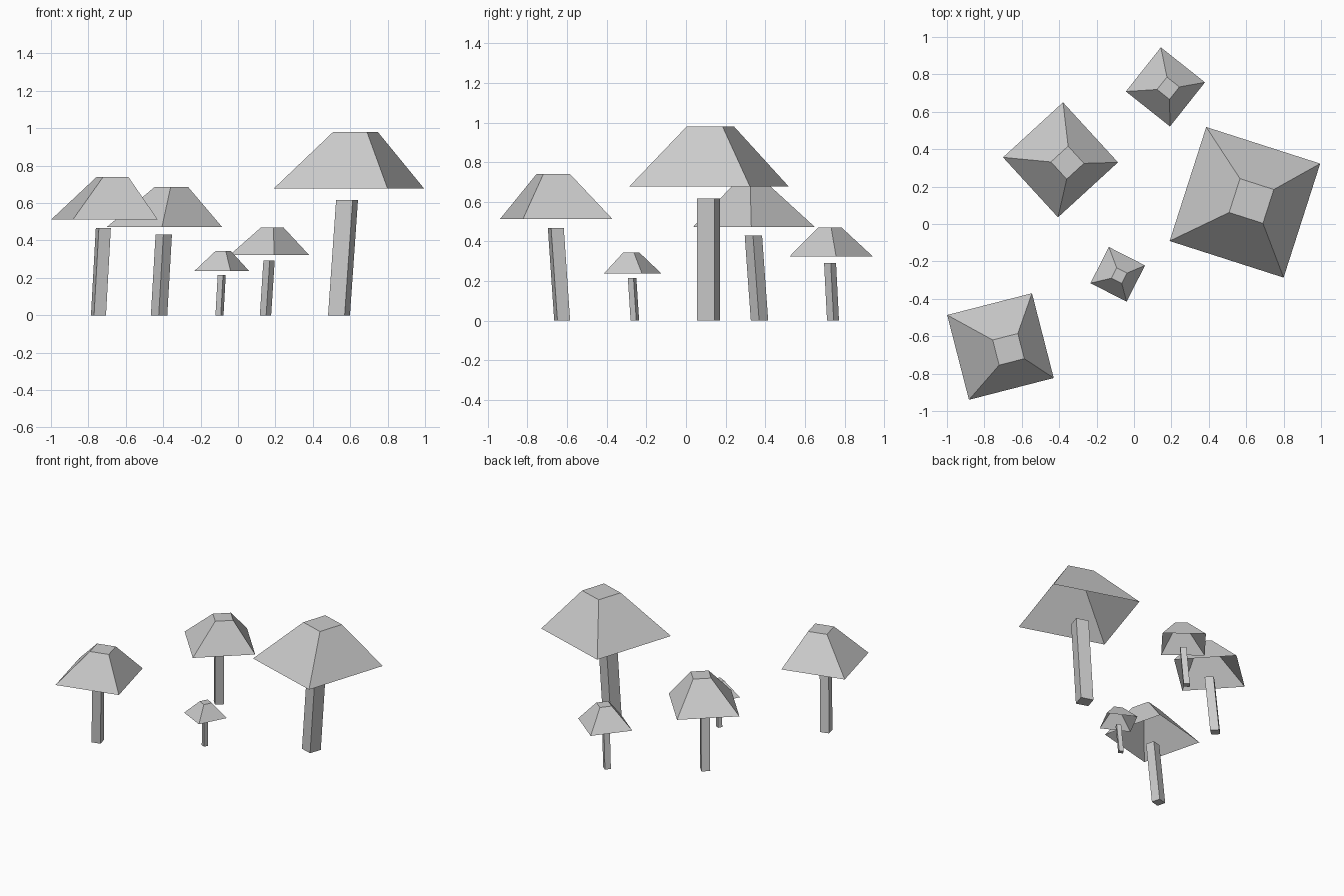
import bpy
import bmesh
from math import radians
from mathutils import Matrix, Vector

cube = bpy.data.objects.get("Cube")
if cube:
    bpy.data.objects.remove(cube)

grey = bpy.data.materials.new("plain_grey")
grey.use_nodes = True
colour = (0.6, 0.6, 0.6, 1)
grey.diffuse_color = colour
grey.node_tree.nodes["Principled BSDF"].inputs["Base Color"].default_value = colour


def square_loft(name, angle, lower, upper, closed):
    """Flat-sided loft between two level squares, each given as (x, y, z, side)."""
    bm = bmesh.new()
    turn = Matrix.Rotation(radians(angle), 3, "Z")
    rings = []
    for x, y, z, side in (lower, upper):
        corners = ((-1, -1), (1, -1), (1, 1), (-1, 1))
        rings.append([bm.verts.new(Vector((x, y, z)) + turn @ Vector((u, v, 0)) * side / 2)
                      for u, v in corners])
    low, top = rings
    for i in range(4):
        j = (i + 1) % 4
        bm.faces.new((low[i], low[j], top[j], top[i]))
    bm.faces.new(top)
    if closed:
        bm.faces.new(low[::-1])
    mesh = bpy.data.meshes.new(name)
    bm.to_mesh(mesh)
    bm.free()
    mesh.materials.append(grey)
    obj = bpy.data.objects.new(name, mesh)
    bpy.context.collection.objects.link(obj)


def mushroom(name, angle, stem_low, stem_top, stem_side, cap_low, cap_top):
    """Leaning square stem below a hollow cap that is open underneath."""
    square_loft(name + "_stem", angle, (*stem_low, 0, stem_side), (*stem_top, stem_side), True)
    square_loft(name + "_cap", angle, cap_low, cap_top, False)


# Stem foot, stem top and side, then the cap rim and cap crown
mushroom("large_mushroom", -17.8, (0.54, 0.113), (0.583, 0.113, 0.617), 0.093,
         (0.593, 0.116, 0.677, 0.64), (0.628, 0.123, 0.98, 0.19))
mushroom("front_mushroom", 14.4, (-0.746, -0.625), (-0.72, -0.657, 0.467), 0.066,
         (-0.714, -0.655, 0.512, 0.468), (-0.671, -0.67, 0.74, 0.139))
mushroom("back_mushroom", 42.5, (-0.422, 0.371), (-0.397, 0.34, 0.431), 0.062,
         (-0.393, 0.343, 0.473, 0.435), (-0.356, 0.328, 0.687, 0.125))
mushroom("small_mushroom", -38.4, (0.147, 0.742), (0.166, 0.727, 0.292), 0.043,
         (0.168, 0.733, 0.323, 0.301), (0.183, 0.726, 0.47, 0.085))
mushroom("tiny_mushroom", -27, (-0.099, -0.258), (-0.087, -0.272, 0.215), 0.032,
         (-0.087, -0.269, 0.237, 0.217), (-0.079, -0.276, 0.343, 0.062))
